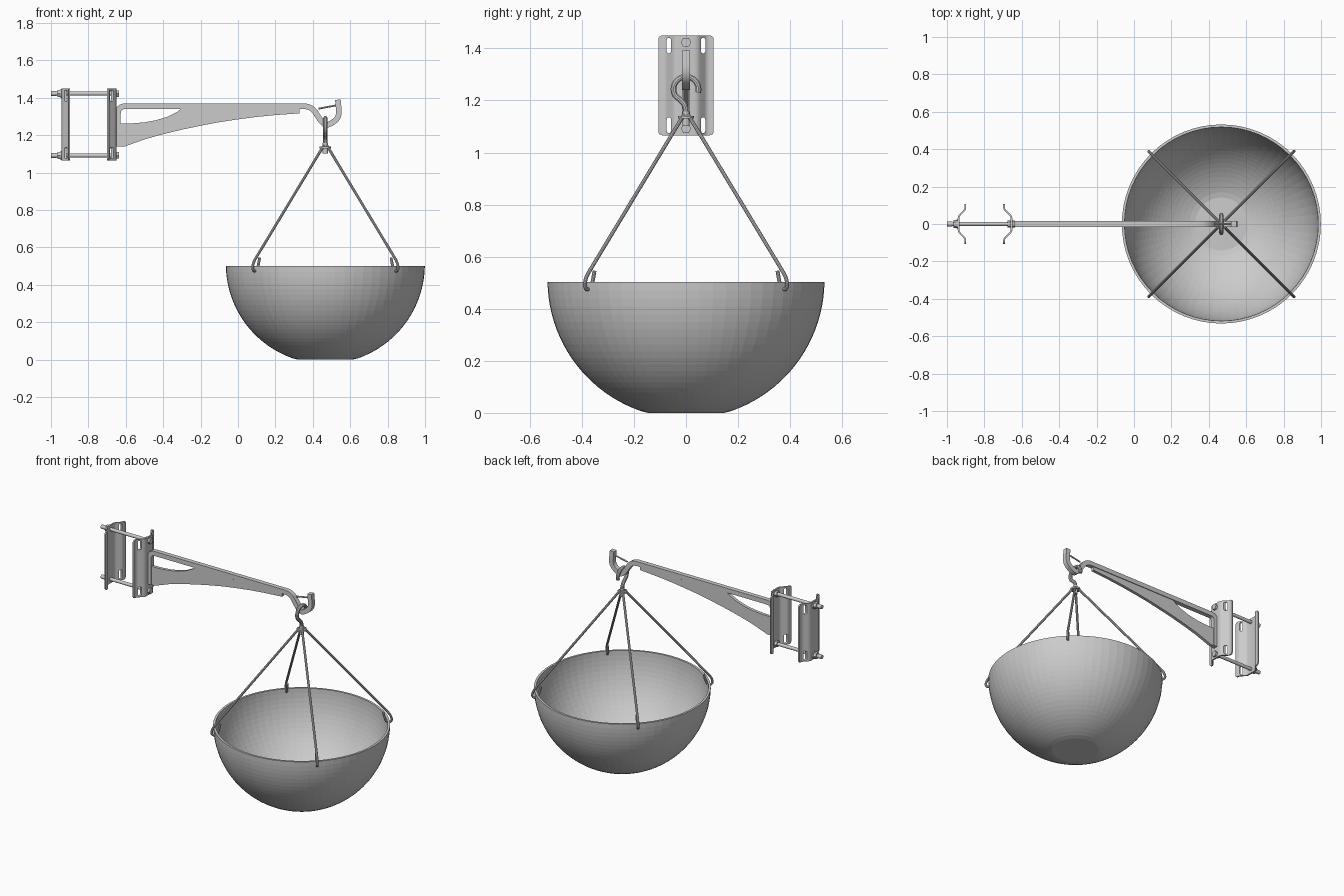
import bpy, bmesh, math
from mathutils import Vector, Matrix

if "Cube" in bpy.data.objects:
    bpy.data.objects.remove(bpy.data.objects["Cube"])

BX = 0.467  # bowl and hanger axis


def obj_from(bm, name):
    bmesh.ops.recalc_face_normals(bm, faces=bm.faces)
    me = bpy.data.meshes.new(name)
    bm.to_mesh(me)
    bm.free()
    ob = bpy.data.objects.new(name, me)
    bpy.context.collection.objects.link(ob)
    return ob


def smooth(ob):
    bpy.ops.object.select_all(action='DESELECT')
    ob.select_set(True)
    bpy.context.view_layer.objects.active = ob
    bpy.ops.object.shade_smooth_by_angle(angle=math.radians(35))
    return ob


def prism(name, outlines, place, d):
    """Extrude 2D outlines by vector d; place maps (u, v) to 3D."""
    bm = bmesh.new()
    for pts in outlines:
        f = bm.faces.new([bm.verts.new(place(*p)) for p in pts])
        r = bmesh.ops.extrude_face_region(bm, geom=[f])
        bmesh.ops.translate(bm, vec=d, verts=[v for v in r['geom'] if isinstance(v, bmesh.types.BMVert)])
    return obj_from(bm, name)


def fillet(pts, cut=0.04, n=6):
    """Round the inner corners of a path."""
    pts = [Vector(p) for p in pts]
    out = [pts[0]]
    for a, b, c in zip(pts, pts[1:], pts[2:]):
        p = b + (a - b).normalized() * min(cut, (a - b).length * 0.49)
        q = b + (c - b).normalized() * min(cut, (c - b).length * 0.49)
        out += [p * (1 - t)**2 + b * 2 * t * (1 - t) + q * t * t for t in (i / n for i in range(n + 1))]
    return out + [pts[-1]]


def thicken(pts, w):
    """Outline of a 2D path of width w."""
    left, right = [], []
    for i, p in enumerate(pts):
        a = (p - pts[i - 1]).normalized() if i else None
        b = (pts[i + 1] - p).normalized() if i < len(pts) - 1 else None
        a, b = a or b, b or a
        t = (a + b).normalized()
        n = Vector((-t.y, t.x)) * (w / 2 / max(0.5, t.dot(a)))
        left.append(p + n)
        right.append(p - n)
    return left + right[::-1]


def tube(name, pts, r):
    cu = bpy.data.curves.new(name, 'CURVE')
    cu.dimensions = '3D'
    cu.bevel_depth, cu.bevel_resolution, cu.use_fill_caps = r, 3, True
    sp = cu.splines.new('POLY')
    sp.points.add(len(pts) - 1)
    for q, p in zip(sp.points, pts):
        q.co = (*p, 1)
    ob = bpy.data.objects.new(name, cu)
    bpy.context.collection.objects.link(ob)
    bpy.ops.object.select_all(action='DESELECT')
    ob.select_set(True)
    bpy.context.view_layer.objects.active = ob
    bpy.ops.object.convert(target='MESH')
    return smooth(bpy.context.object)


def cyl(name, p, r, h, axis='Z', n=24):
    bm = bmesh.new()
    rot = Matrix.Rotation(math.pi / 2, 4, 'Y') if axis == 'X' else Matrix()
    bmesh.ops.create_cone(bm, cap_ends=True, segments=n, radius1=r, radius2=r, depth=h,
                          matrix=Matrix.Translation(p) @ rot)
    return smooth(obj_from(bm, name))


def round_rect(cu, cv, w, h, r, n=5):
    return [(cu + sx * (w / 2 - r) + r * math.cos(a0 + i * math.pi / 2 / n),
             cv + sz * (h / 2 - r) + r * math.sin(a0 + i * math.pi / 2 / n))
            for sx, sz, a0 in ((1, 1, 0), (-1, 1, math.pi / 2), (-1, -1, math.pi), (1, -1, -math.pi / 2))
            for i in range(n + 1)]


def boolean(ob, cutter, op):
    m = ob.modifiers.new('cut', 'BOOLEAN')
    m.object, m.operation, m.solver = cutter, op, 'EXACT'
    bpy.context.view_layer.objects.active = ob
    bpy.ops.object.modifier_apply(modifier=m.name)
    bpy.data.objects.remove(cutter)


# Bowl: flat-bottomed hemisphere, outer wall then inner wall
R, CZ, T, N, SEG = 0.532, 0.51, 0.014, 22, 64
a0, a1 = math.asin(0.145 / R), math.radians(89)
prof = [(0, 0)]
prof += [(R * math.sin(a), max(0, CZ - R * math.cos(a))) for a in (a0 + (a1 - a0) * i / N for i in range(N + 1))]
prof[1] = (prof[1][0], 0)
prof[-1] = (R, 0.502)
inner = [(r - T * r / R, z + T * (1 - r / R)) for r, z in prof[:0:-1]]
inner[0] = (R - T, 0.502)
prof += inner + [(0, T)]
bm = bmesh.new()
vs = [bm.verts.new((r, 0, z)) for r, z in prof]
es = [bm.edges.new(e) for e in zip(vs, vs[1:])]
bmesh.ops.spin(bm, geom=vs + es, cent=(0, 0, 0), axis=(0, 0, 1), angle=2 * math.pi, steps=SEG)
bmesh.ops.remove_doubles(bm, verts=bm.verts, dist=1e-4)
bmesh.ops.translate(bm, vec=(BX, 0, 0), verts=bm.verts)
obj_from(bm, 'bowl')

# Four hanger rods hooked through the rim
rod = [(0.012, 1.145), (0.541, 0.525), (0.553, 0.49), (0.54, 0.472), (0.52, 0.478), (0.508, 0.5), (0.497, 0.545)]
rod = fillet([(r, 0, z) for r, z in rod], 0.02, 3)
for k in range(4):
    m = Matrix.Translation((BX, 0, 0)) @ Matrix.Rotation(math.pi / 4 + k * math.pi / 2, 4, 'Z')
    tube(f'hanger_rod_{k + 1}', [m @ p for p in rod], 0.0075)

# Hub and swivel hook above the bowl
cyl('hub_disc', (BX, 0, 1.135), 0.03, 0.01)
cyl('hub_post', (BX, 0, 1.13), 0.014, 0.055)
hook = [(BX, 0.048 * math.cos(a), 1.243 + 0.048 * math.sin(a))
        for a in (math.radians(-15 + 225 * i / 24) for i in range(25))]
hook += fillet([hook[-1], (BX, -0.006, 1.187), (BX, 0, 1.165), (BX, 0, 1.12)], 0.02)[1:]
tube('swivel_hook', hook, 0.0115)

# Arm: one bent bar ending in a hook
W = 0.03
xz = lambda x, z: (x, -W / 2, z)
path = fillet([Vector(p) for p in ((-0.642, 1.14), (-0.642, 1.355), (0.392, 1.355), (0.457, 1.257),
                                   (0.485, 1.254), (0.543, 1.295), (0.534, 1.39))], 0.04)
arm = prism('arm_bar', [thicken(path, 0.03)], xz, (0, W, 0))
bv = arm.modifiers.new('edge', 'BEVEL')
bv.width, bv.segments, bv.limit_method, bv.angle_limit = 0.004, 2, 'ANGLE', math.radians(50)
smooth(arm)
tube('hook_latch', [(0.43, 0, 1.342), (0.53, 0, 1.361)], 0.005)

# Curved gusset below the arm
lower = [(-0.64, 1.14), (-0.605, 1.14), (-0.5, 1.178), (-0.4, 1.206), (-0.3, 1.23), (-0.2, 1.251),
         (-0.1, 1.27), (0, 1.285), (0.1, 1.298), (0.2, 1.308), (0.33, 1.317)]
upper = [(0.33, 1.345), (-0.3, 1.345), (-0.325, 1.325), (-0.38, 1.298), (-0.44, 1.28), (-0.5, 1.269),
         (-0.56, 1.264), (-0.64, 1.262)]
prism('gusset', [lower + upper], lambda x, z: (x, -0.01, z), (0, 0.02, 0))

# Two facing clamp plates with slots, rounded corners
ZM, ZH = 1.258, 0.385
for name, xc, xf in (('rear_clamp_plate', -0.938, -0.902), ('front_clamp_plate', -0.655, -0.695)):
    half = [(xf, 0.107), (xf, 0.078), (xc, 0.042)]
    prof = fillet([Vector(p) for p in half + [(x, -y) for x, y in half[::-1]]], 0.012, 3)
    plate = prism(name, [thicken(prof, 0.009)], lambda x, y: (x, y, ZM - ZH / 2), (0, 0, ZH))
    yz = lambda y, z: (xc - 0.1, y, z)
    boolean(plate, prism('corner_cutter', [round_rect(0, ZM, 0.213, ZH - 0.001, 0.016)], yz, (0.2, 0, 0)), 'INTERSECT')
    slots = [round_rect(s * 0.066, z, 0.016, 0.06, 0.0078) for s in (1, -1) for z in (1.411, 1.105)]
    boolean(plate, prism('slot_cutter', slots, yz, (0.2, 0, 0)), 'DIFFERENCE')
    smooth(plate)

# Two through bolts with heads, washers and nuts
for k, z in enumerate((1.423, 1.092)):
    tag = ('upper', 'lower')[k]
    cyl(f'{tag}_bolt', (-0.825, 0, z), 0.011, 0.35, 'X', 16)
    cyl(f'{tag}_bolt_head', (-0.644, 0, z), 0.02, 0.014, 'X', 6)
    cyl(f'{tag}_head_nut', (-0.668, 0, z), 0.02, 0.018, 'X', 6)
    cyl(f'{tag}_washer', (-0.945, 0, z), 0.025, 0.006, 'X')
    cyl(f'{tag}_nut', (-0.957, 0, z), 0.022, 0.018, 'X', 6)
    cyl(f'{tag}_end_nut', (-0.985, 0, z), 0.013, 0.03, 'X', 12)
